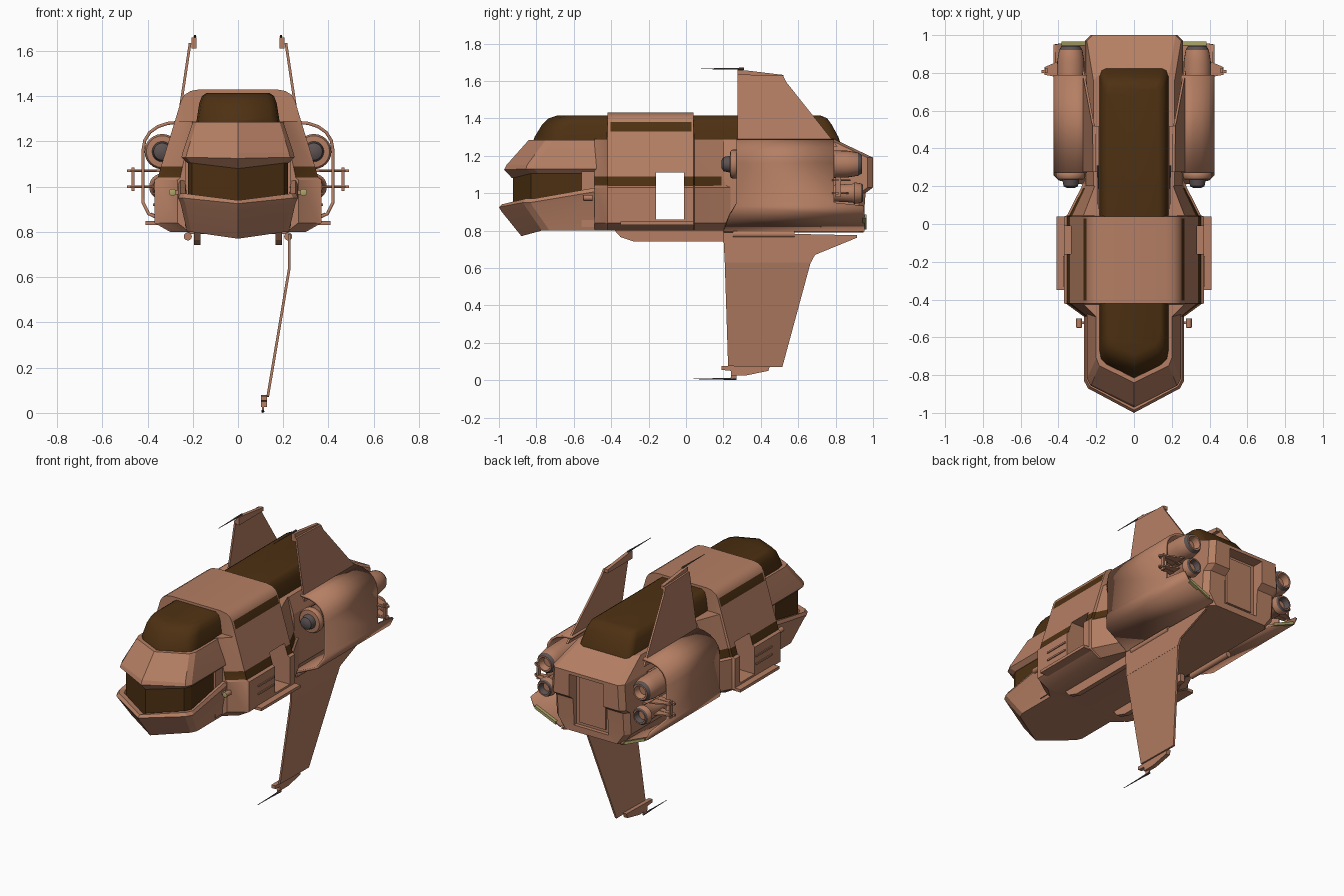
import bpy, bmesh, math
from mathutils import Vector


def material(name, rgb):
    m = bpy.data.materials.new(name)
    m.diffuse_color = (*rgb, 1)
    return m


HULL = material("clay_brown", (0.46, 0.21, 0.125))
GLASS = material("dark_glass", (0.075, 0.030, 0.006))
METAL = material("dark_metal", (0.11, 0.085, 0.085))
LAMP = material("pale_yellow", (0.42, 0.38, 0.14))


def finish(name, bm, mats=(HULL,), rule=None, smooth=30):
    bmesh.ops.recalc_face_normals(bm, faces=bm.faces)
    if rule:
        for f in bm.faces:
            f.material_index = rule(f.calc_center_median(), f.normal)
    me = bpy.data.meshes.new(name)
    bm.to_mesh(me)
    bm.free()
    ob = bpy.data.objects.new(name, me)
    bpy.context.collection.objects.link(ob)
    for m in mats:
        me.materials.append(m)
    bpy.ops.object.select_all(action='DESELECT')
    ob.select_set(True)
    bpy.context.view_layer.objects.active = ob
    if smooth:
        bpy.ops.object.shade_smooth_by_angle(angle=math.radians(smooth))
    return ob


def loft(name, rings, mats=(HULL,), rule=None, smooth=30):
    """Skin closed rings of equal length and cap both ends."""
    bm = bmesh.new()
    vs = [[bm.verts.new(p) for p in r] for r in rings]
    n = len(rings[0])
    for a, b in zip(vs, vs[1:]):
        for i in range(n):
            j = (i + 1) % n
            bm.faces.new((a[i], a[j], b[j], b[i]))
    bm.faces.new(vs[0])
    bm.faces.new(vs[-1])
    return finish(name, bm, mats, rule, smooth)


def both(half):
    """Mirror a half outline in x to close a ring."""
    return half + [(-x, y, z) for x, y, z in reversed(half) if x > 1e-4]


def box(name, lo, hi, mat=HULL):
    a, b = lo, hi
    return loft(name, [[(a[0], a[1], z), (b[0], a[1], z), (b[0], b[1], z), (a[0], b[1], z)]
                       for z in (a[2], b[2])], (mat,), smooth=0)


def lathe(name, x, z, prof, mats=(HULL,), rule=None, n=24):
    """Turn (y, radius) points round a lengthwise axis."""
    rings = [[(x + r * math.cos(2 * math.pi * i / n), y, z + r * math.sin(2 * math.pi * i / n))
              for i in range(n)] for y, r in prof]
    return loft(name, rings, mats, rule, 40)


def plate(name, outline, xf, t=0.012):
    """Thin panel from a (y, z) outline; xf gives x at each height."""
    return loft(name, [[(xf(z) + d, y, z) for y, z in outline] for d in (-t / 2, t / 2)], smooth=0)


def cut(ob, lo, hi):
    c = box("cutter", lo, hi)
    c.hide_render = True
    m = ob.modifiers.new("cut", 'BOOLEAN')
    m.operation, m.object, m.solver = 'DIFFERENCE', c, 'EXACT'
    bpy.context.view_layer.objects.active = ob
    bpy.ops.object.modifier_apply(modifier=m.name)
    bpy.data.objects.remove(c)


# Cabin hull with hood, window bands and a doorway right through
PROFILE = [(0.17, 1.43), (0.21, 1.423), (0.238, 1.405), (0.252, 1.38), (0.267, 1.33), (0.279, 1.29),
           (0.34, 1.09), (0.355, 1.04), (0.37, 1.03), (0.37, 0.84), (0.30, 0.80)]


def section(y, s=1.0, top=2.0):
    return both([(x * s, y, min(z, top)) for x, z in PROFILE])


def cabin_rule(c, n):
    upper = 1.33 < c.z < 1.38 and -0.405 < c.y < 0.03
    lower = 1.04 < c.z < 1.09 and -0.49 < c.y < 0.19
    return 1 if (upper or lower) and abs(n.x) > 0.3 else 0


cabin = loft("cabin_hull", [section(-0.49, 0.72, 1.29), section(-0.425, 0.96, 1.29), section(-0.42),
                            section(-0.405), section(0.03), section(0.04), section(0.045, 0.96, 1.29),
                            section(0.19, 0.76, 1.29), section(0.24, 0.70, 1.29)],
             (HULL, GLASS), cabin_rule)
cut(cabin, (-1, -0.16, 0.86), (1, -0.01, 1.11))


# Plan outline with a pointed front, used for nose and canopy
def plan(w, corner, tip, back, z, ztip=None, zback=None):
    return both([(0, tip, z if ztip is None else ztip), (w * 0.92, corner - 0.01, z),
                 (w, corner + 0.03, z), (w, back, z if zback is None else zback)])


def canopy_ring(w, corner, tip, back, z):
    return both([(0, tip, z), (w * 0.8, corner - 0.01, z), (w * 0.95, corner + 0.02, z),
                 (w, corner + 0.07, z), (w, back - 0.04, z), (w * 0.93, back - 0.01, z),
                 (w * 0.8, back, z)])


loft("canopy_glass", [canopy_ring(0.185, -0.735, -0.82, 0.825, 1.27),
                      canopy_ring(0.182, -0.73, -0.81, 0.815, 1.30),
                      canopy_ring(0.172, -0.70, -0.77, 0.78, 1.365),
                      canopy_ring(0.160, -0.67, -0.735, 0.755, 1.40),
                      canopy_ring(0.138, -0.63, -0.69, 0.72, 1.415)], (GLASS,), smooth=50)
loft("nose_brow", [plan(0.225, -0.82, -0.93, -0.45, 1.105, 1.08),
                   plan(0.250, -0.845, -0.972, -0.45, 1.13, 1.125),
                   plan(0.245, -0.84, -0.96, -0.45, 1.15, 1.15),
                   plan(0.200, -0.74, -0.84, -0.45, 1.285)], smooth=15)
loft("nose_window", [plan(0.222, -0.82, -0.925, -0.55, z) for z in (0.90, 1.11)], (GLASS,), smooth=15)
box("nose_cheeks", (-0.235, -0.56, 0.82), (0.235, -0.44, 1.15))
loft("nose_bumper", [plan(0.225, -0.76, -0.88, -0.44, 0.80, 0.77),
                     plan(0.255, -0.85, -0.985, -0.46, 0.93, 0.90, 0.97),
                     plan(0.265, -0.86, -1.0, -0.47, 0.95, 0.925, 1.01),
                     plan(0.255, -0.85, -0.985, -0.48, 0.97, 0.94, 1.03),
                     plan(0.232, -0.825, -0.95, -0.49, 0.965, 0.935, 1.025),
                     plan(0.225, -0.82, -0.94, -0.49, 0.93, 0.91, 0.95)], smooth=15)

# Tail hull with recessed rear door
tail = loft("tail_hull", [both([(w, 0.2, z), (w, yb - 0.03, z), (w - 0.03, yb, z)])
                          for w, yb, z in ((0.21, 0.95, 0.79), (0.26, 0.95, 0.86), (0.26, 0.96, 1.0),
                                           (0.26, 1.0, 1.03), (0.25, 1.0, 1.19), (0.215, 0.79, 1.29))],
            smooth=15)
cut(tail, (-0.12, 0.925, 0.83), (0.12, 1.2, 1.17))
box("rear_door", (-0.09, 0.91, 0.85), (0.09, 0.937, 1.15))

# Belly skids
for s in (-1, 1):
    x = 0.18 * s
    plate("belly_skid", [(-0.39, 0.81), (-0.35, 0.765), (-0.28, 0.742), (0.22, 0.742), (0.22, 0.81)],
          lambda z: x, 0.03)

# Engine side shells: (x, z, front y, back y)
SHELL = [(0.25, 1.285, 0.27, 0.79), (0.31, 1.28, 0.27, 0.79), (0.355, 1.265, 0.27, 0.79),
         (0.39, 1.24, 0.27, 0.79), (0.412, 1.205, 0.27, 0.79), (0.42, 1.16, 0.27, 0.79),
         (0.42, 0.95, 0.27, 0.79), (0.42, 0.93, 0.26, 0.95), (0.395, 0.88, 0.23, 0.955),
         (0.21, 0.80, 0.20, 0.955)]
NOZZLE = [(0.935, 0.70), (0.95, 0.80), (0.95, 0.62), (0.90, 0.50), (0.90, 0.05)]


def engine_rule(c, n):
    return 1 if c.y < 0.235 or c.y > 0.9 and n.y < 0.99 and n.y > -0.9 and c.y > 0.925 else 0


for s in (-1, 1):
    bm = bmesh.new()
    rows = [[bm.verts.new((x * s, y, z)) for y in (a, b)] for x, z, a, b in SHELL]
    for p, q in zip(rows, rows[1:]):
        bm.faces.new((p[0], p[1], q[1], q[0]))
    ob = finish("engine_shell", bm)
    sol = ob.modifiers.new("thickness", 'SOLIDIFY')
    sol.thickness, sol.offset = 0.014, 0

    # Engines
    lathe("main_engine", 0.335 * s, 1.155,
          [(0.19, 0.02), (0.20, 0.038), (0.235, 0.045), (0.237, 0.07), (0.25, 0.078), (0.27, 0.078),
           (0.28, 0.07), (0.75, 0.074), (0.86, 0.072), (0.92, 0.062), (0.94, 0.05), (0.94, 0.04),
           (0.90, 0.03), (0.90, 0.005)], (HULL, METAL), engine_rule)
    lathe("lower_engine", 0.335 * s, 1.0,
          [(0.66, 0.04), (0.80, 0.045), (0.89, 0.05), (0.90, 0.058), (0.935, 0.052), (0.945, 0.045),
           (0.945, 0.037), (0.91, 0.028), (0.91, 0.005)], (HULL, METAL), engine_rule)
    xs = sorted((0.26 * s, 0.335 * s))
    box("engine_mount", (xs[0], 0.40, 1.10), (xs[1], 0.76, 1.20))
    box("lower_engine_mount", (xs[0], 0.68, 0.98), (xs[1], 0.80, 1.02))

    # Rear thruster fins and rods
    xs = sorted((0.33 * s, 0.49 * s))
    for z in (1.0, 1.07):
        box("fin_rod", (xs[0], 0.80, z - 0.006), (xs[1], 0.815, z + 0.006))
        loft("rear_fin", [[(0.36 * s, 0.77, z + d), (0.475 * s, 0.79, z + d), (0.475 * s, 0.83, z + d),
                           (0.36 * s, 0.88, z + d)] for d in (-0.004, 0.004)], smooth=0)
    xs = sorted((0.458 * s, 0.470 * s))
    box("fin_post", (xs[0], 0.80, 0.98), (xs[1], 0.825, 1.085))

    # Rear light strips along the shell edge
    loft("rear_light", [[(0.24 * s, y, 0.806), (0.385 * s, y, 0.868), (0.385 * s, y, 0.886),
                         (0.24 * s, y, 0.824)] for y in (0.945, 0.965)], (LAMP,), smooth=0)

    # Side steps, ribs and front lamps
    xs = sorted((0.30 * s, 0.41 * s))
    box("side_step", (xs[0], -0.35, 0.83), (xs[1], 0.04, 0.848))
    xs = sorted((0.36 * s, 0.376 * s))
    for z in (0.92, 0.97):
        box("side_rib", (xs[0], -0.33, z - 0.005), (xs[1], -0.17, z + 0.005))
    xs = sorted((0.22 * s, 0.30 * s))
    box("lamp_arm", (xs[0], -0.53, 0.965), (xs[1], -0.515, 0.985))
    lathe("front_lamp", 0.29 * s, 0.975, [(-0.55, 0.010), (-0.548, 0.016), (-0.50, 0.016)],
          (HULL, LAMP), lambda c, n: 1 if c.y < -0.548 else 0, 12)

    # Upper wings with tip block and antenna
    plate("upper_wing", [(0.275, 1.25), (0.275, 1.635), (0.52, 1.628), (0.535, 1.595), (0.81, 1.25)],
          lambda z: s * (0.265 - (z - 1.28) * 0.15))
    plate("upper_wing_tip", [(0.275, 1.61), (0.275, 1.66), (0.33, 1.655), (0.52, 1.632), (0.52, 1.61)],
          lambda z: s * 0.195, 0.022)
    lathe("upper_antenna", 0.19 * s, 1.665, [(0.08, 0.0015), (0.22, 0.004), (0.31, 0.006)],
          (METAL,), None, 8)
    lathe("wing_hinge", 0.222 * s, 0.78, [(0.25, 0.018), (0.58, 0.018)], n=12)

# Single lowered wing with tip block and antenna
plate("lower_wing_root", [(0.2, 0.79), (0.2, 0.77), (0.207, 0.63), (0.668, 0.63), (0.69, 0.67),
                          (0.915, 0.762), (0.915, 0.775)], lambda z: 0.226)
plate("lower_wing", [(0.207, 0.635), (0.225, 0.075), (0.515, 0.07), (0.668, 0.635)],
      lambda z: 0.226 - (0.635 - z) * 0.168)
plate("lower_wing_tip", [(0.19, 0.075), (0.19, 0.055), (0.24, 0.05), (0.24, 0.025), (0.32, 0.025),
                         (0.44, 0.05), (0.45, 0.08)], lambda z: 0.115, 0.026)
lathe("lower_antenna", 0.11, 0.007, [(0.04, 0.0015), (0.18, 0.004), (0.27, 0.007)], (METAL,), None, 8)
box("antenna_post", (0.105, 0.24, 0.005), (0.115, 0.27, 0.05))
